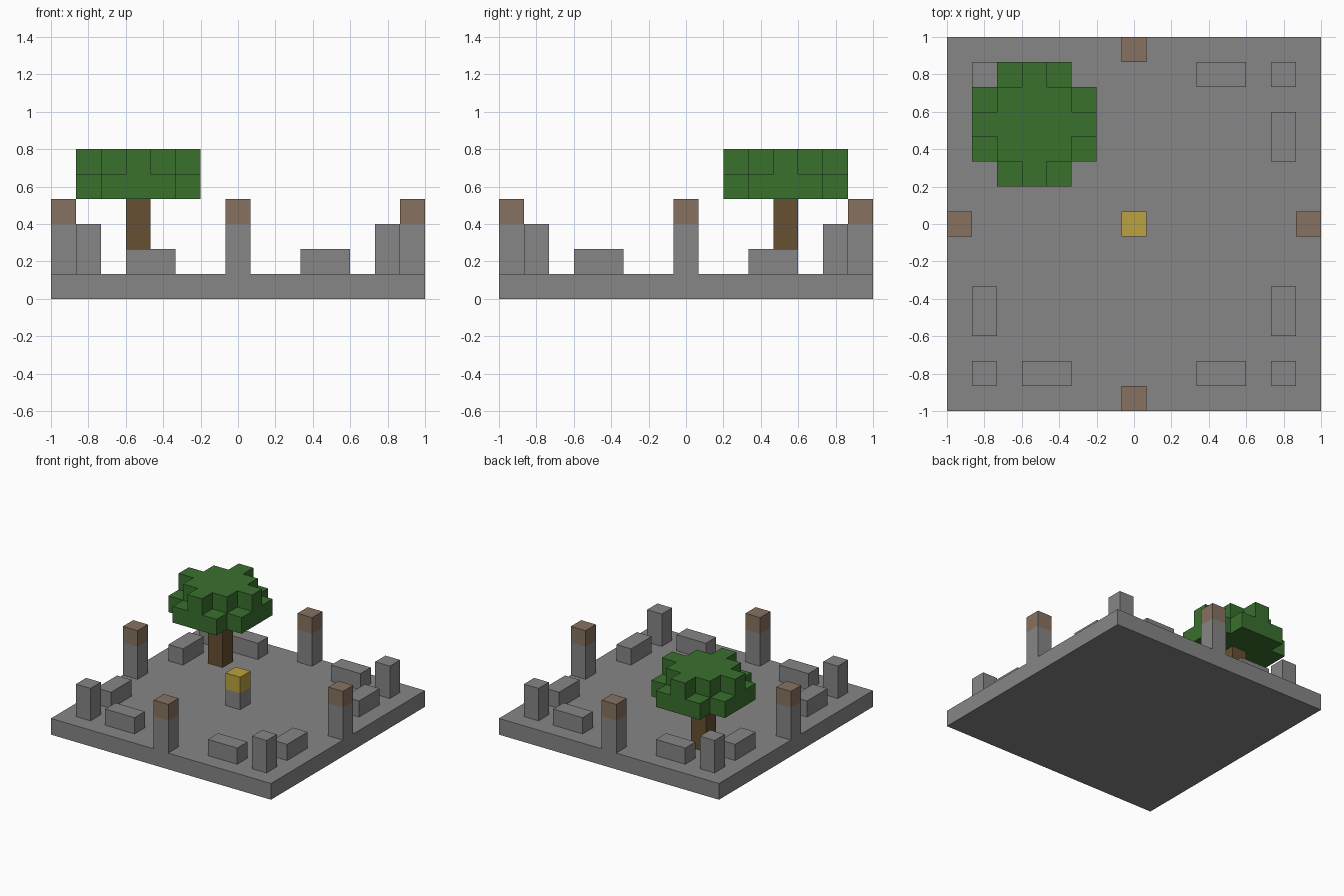
import bpy, bmesh
from mathutils import Matrix, Vector

if "Cube" in bpy.data.objects:
    bpy.data.objects.remove(bpy.data.objects["Cube"], do_unlink=True)

U = 2 / 15  # one block


def material(name, rgb):
    m = bpy.data.materials.new(name)
    m.use_nodes = True
    color = (*rgb, 1)
    m.diffuse_color = color
    bsdf = m.node_tree.nodes["Principled BSDF"]
    bsdf.inputs["Base Color"].default_value = color
    bsdf.inputs["Roughness"].default_value = 0.9
    return m


STONE = material("grey stone", (0.24, 0.24, 0.24))
CAP = material("dusty brown", (0.245, 0.17, 0.12))
BARK = material("dark bark", (0.133, 0.08, 0.032))
LEAF = material("leaf green", (0.042, 0.162, 0.027))
GOLD = material("gold", (0.50, 0.36, 0.05))


def prism(name, outline, center, z0, z1, mat):
    """Extrude a flat outline, measured in blocks, from z0 up to z1."""
    bm = bmesh.new()
    cx, cy = center
    verts = [bm.verts.new(((cx + x) * U, (cy + y) * U, z0 * U)) for x, y in outline]
    base = bm.faces.new(verts)
    top = bmesh.ops.extrude_face_region(bm, geom=[base])["geom"]
    bmesh.ops.translate(bm, vec=(0, 0, (z1 - z0) * U),
                        verts=[g for g in top if isinstance(g, bmesh.types.BMVert)])
    bmesh.ops.recalc_face_normals(bm, faces=bm.faces)
    mesh = bpy.data.meshes.new(name)
    bm.to_mesh(mesh)
    bm.free()
    mesh.materials.append(mat)
    obj = bpy.data.objects.new(name, mesh)
    bpy.context.collection.objects.link(obj)
    return obj


def box(name, center, size, z0, z1, mat):
    w, d = size[0] / 2, size[1] / 2
    return prism(name, [(-w, -d), (w, -d), (w, d), (-w, d)], center, z0, z1, mat)


def four_fold(quarter):
    """Repeat a quarter outline around the centre."""
    turns = [Matrix.Rotation(i * 1.5707963, 2) for i in range(4)]
    return [tuple(t @ Vector(p)) for t in turns for p in quarter]


# Floor slab
box("floor", (0, 0), (15, 15), 0, 1, STONE)

# Capped pillars at the middle of each edge
for side, pos in {"left": (7, 0), "right": (-7, 0), "back": (0, 7), "front": (0, -7)}.items():
    box(f"{side}_pillar", pos, (1, 1), 1, 3, STONE)
    box(f"{side}_pillar_cap", pos, (1, 1), 3, 4, CAP)

# Corner posts, each with two low walls
for sx, xname in ((1, "left"), (-1, "right")):
    for sy, yname in ((1, "back"), (-1, "front")):
        corner = f"{yname}_{xname}"
        box(f"{corner}_post", (6 * sx, 6 * sy), (1, 1), 1, 3, STONE)
        box(f"{corner}_wall_across", (3.5 * sx, 6 * sy), (2, 1), 1, 2, STONE)
        box(f"{corner}_wall_along", (6 * sx, 3.5 * sy), (1, 2), 1, 2, STONE)

# Centre pedestal with gold block
box("pedestal", (0, 0), (1, 1), 1, 2, STONE)
box("gold_block", (0, 0), (1, 1), 2, 3, GOLD)

# Tree with a two-layer crown
tree = (-4, 4)
box("tree_trunk", tree, (1, 1), 1, 4, BARK)
prism("lower_leaves", four_fold([(2.5, -1.5), (2.5, 1.5), (1.5, 1.5)]), tree, 4, 5, LEAF)
prism("upper_leaves", four_fold([(2.5, -0.5), (2.5, 0.5), (1.5, 0.5), (1.5, 1.5), (0.5, 1.5)]),
      tree, 5, 6, LEAF)
